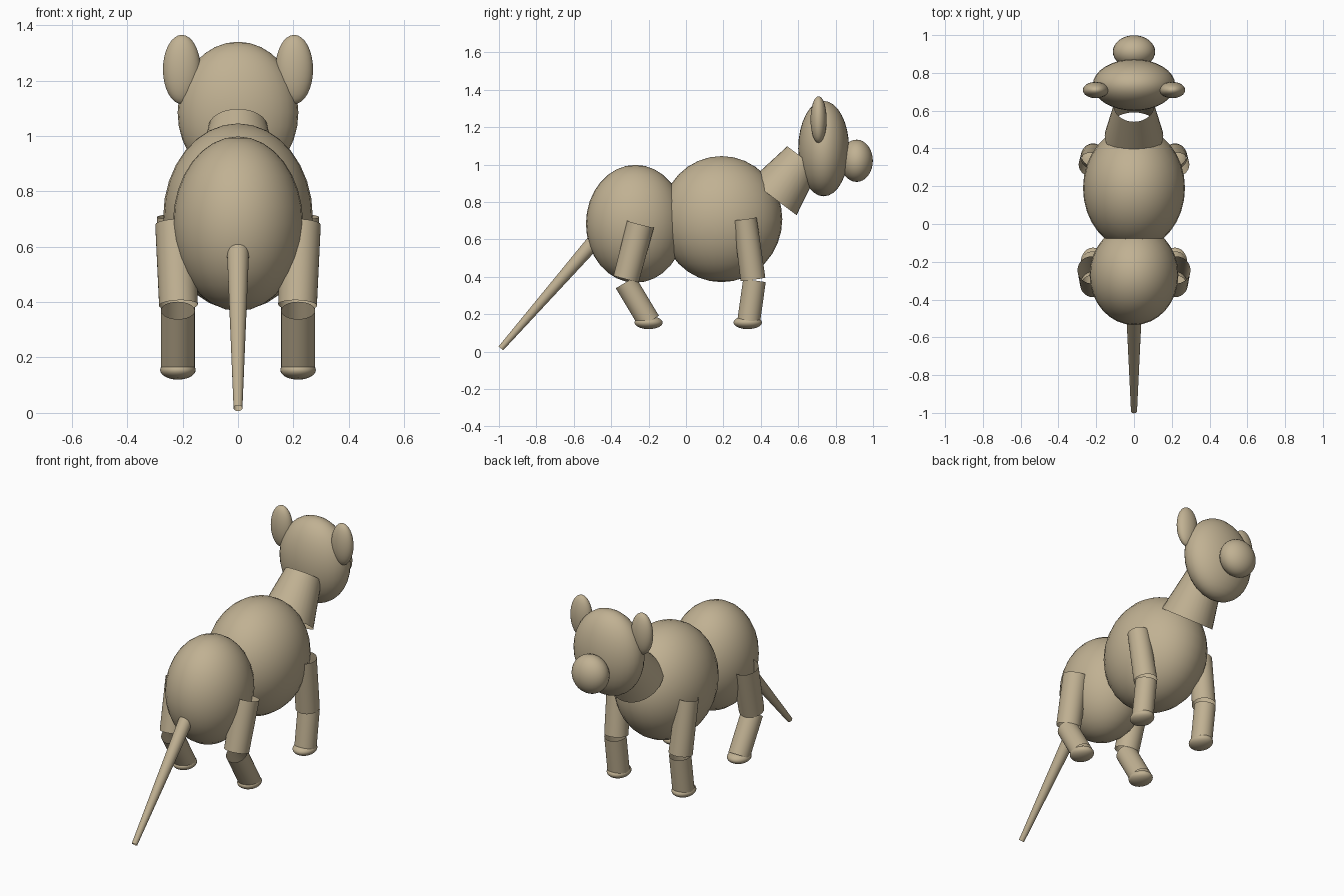
import bpy
import math
from mathutils import Vector

if "Cube" in bpy.data.objects:
    bpy.data.objects.remove(bpy.data.objects["Cube"])

tan = bpy.data.materials.new("tan")
tan.use_nodes = True
COLOR = (0.53, 0.44, 0.29, 1)
tan.diffuse_color = COLOR
tan.node_tree.nodes["Principled BSDF"].inputs["Base Color"].default_value = COLOR


def finish(name):
    obj = bpy.context.object
    obj.name = name
    obj.data.materials.append(tan)
    bpy.ops.object.transform_apply(location=False, rotation=False, scale=True)
    bpy.ops.object.shade_smooth_by_angle(angle=math.radians(40))


def ellipsoid(name, center, radii):
    bpy.ops.mesh.primitive_uv_sphere_add(segments=32, ring_count=16, location=center)
    bpy.context.object.scale = radii
    finish(name)


def tube(name, start, end, r_start, r_end):
    """Open-ended tapered tube between two points."""
    a, b = Vector(start), Vector(end)
    bpy.ops.mesh.primitive_cone_add(vertices=32, radius1=r_start, radius2=r_end,
                                    depth=(b - a).length, end_fill_type='NOTHING',
                                    location=(a + b) / 2)
    bpy.context.object.rotation_euler = (b - a).to_track_quat('Z', 'Y').to_euler()
    finish(name)


# Body, head and snout
ellipsoid("hindquarters", (0, -0.27, 0.683), (0.235, 0.265, 0.315))
ellipsoid("chest", (0, 0.19, 0.708), (0.27, 0.325, 0.337))
ellipsoid("head", (0, 0.736, 1.085), (0.218, 0.136, 0.255))
ellipsoid("snout", (0, 0.912, 1.02), (0.112, 0.087, 0.113))

# Neck and tail
tube("neck", (0, 0.467, 0.822), (0, 0.626, 1.034), 0.155, 0.106)
tube("tail", (0, -0.45, 0.635), (0, -0.99, 0.017), 0.042, 0.016)

# Paired parts on both sides
for side, s in (("left", 1), ("right", -1)):
    ellipsoid(f"{side}_ear", (s * 0.203, 0.709, 1.24), (0.068, 0.043, 0.125))

    # Leg with the head end
    tube(f"{side}_fore_upper_leg", (s * 0.23, 0.315, 0.71), (s * 0.215, 0.358, 0.387), 0.063, 0.067)
    tube(f"{side}_fore_lower_leg", (s * 0.217, 0.366, 0.38), (s * 0.217, 0.335, 0.16), 0.061, 0.061)
    ellipsoid(f"{side}_fore_foot", (s * 0.217, 0.33, 0.155), (0.064, 0.076, 0.035))

    # Leg with the tail end
    tube(f"{side}_hind_upper_leg", (s * 0.225, -0.243, 0.681), (s * 0.215, -0.32, 0.389), 0.074, 0.07)
    tube(f"{side}_hind_lower_leg", (s * 0.217, -0.323, 0.37), (s * 0.217, -0.197, 0.16), 0.061, 0.061)
    ellipsoid(f"{side}_hind_foot", (s * 0.217, -0.2, 0.155), (0.064, 0.075, 0.035))
